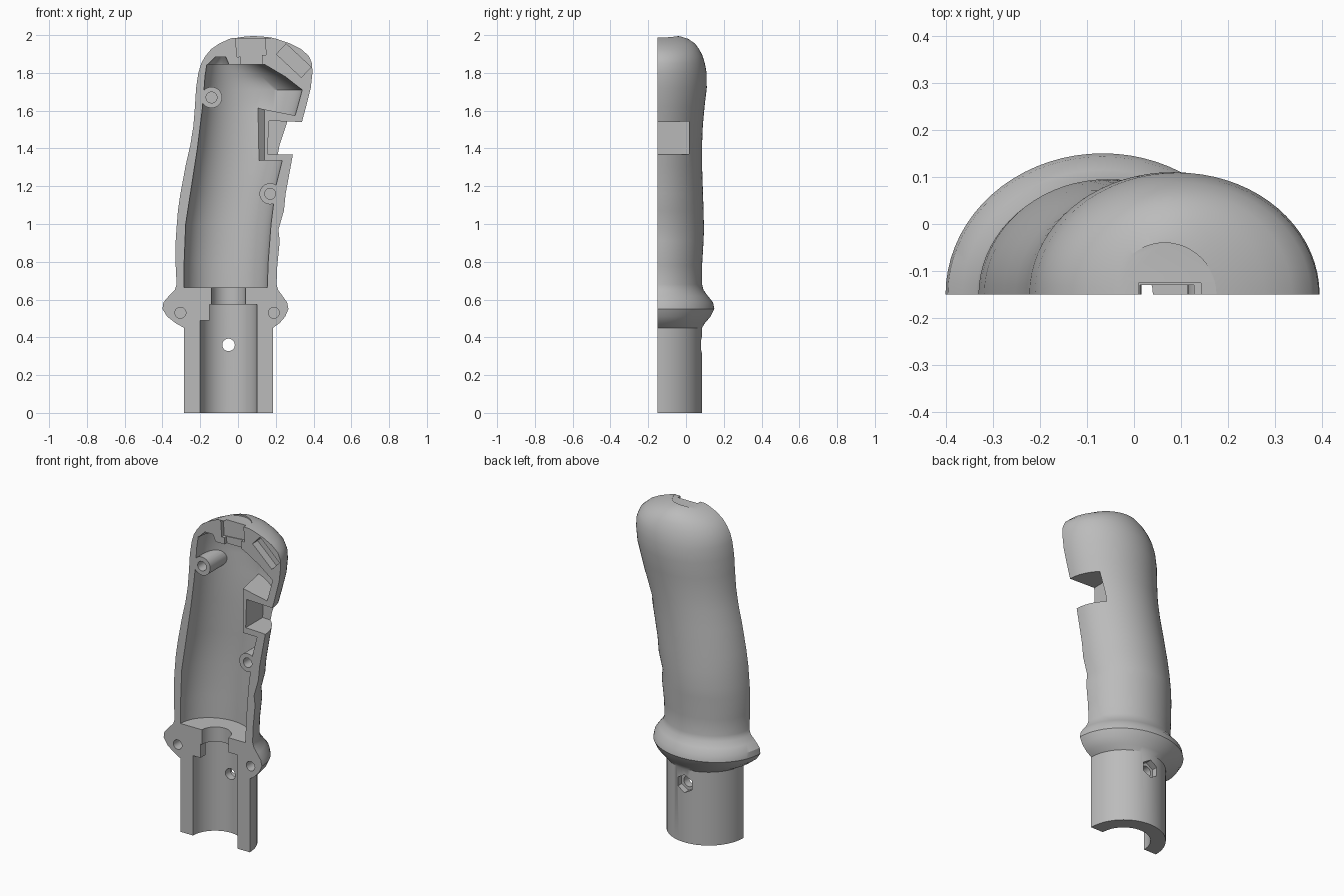
import bpy
import bmesh
from math import cos, sin, pi, radians
from mathutils import Matrix, Vector

CUT = -0.15  # y of the flat parting plane
SEG = 36

old = bpy.data.objects.get("Cube")
if old:
    bpy.data.objects.remove(old, do_unlink=True)

grey = bpy.data.materials.new("plain grey")
grey.use_nodes = True
colour = (0.5, 0.5, 0.5, 1)
grey.diffuse_color = colour
grey.node_tree.nodes["Principled BSDF"].inputs["Base Color"].default_value = colour


def make_object(name, bm):
    bmesh.ops.recalc_face_normals(bm, faces=bm.faces)
    mesh = bpy.data.meshes.new(name)
    bm.to_mesh(mesh)
    bm.free()
    mesh.materials.append(grey)
    obj = bpy.data.objects.new(name, mesh)
    bpy.context.collection.objects.link(obj)
    return obj


def loft(name, rings, half=True):
    """Stack elliptical sections given as (z, left edge, right edge, depth)."""
    bm = bmesh.new()
    loops = []
    for z, left, right, depth in rings:
        mid, rad = (left + right) / 2, (right - left) / 2
        count = SEG + 1 if half else SEG * 2
        loops.append([bm.verts.new((mid + rad * cos(pi * i / SEG),
                                    CUT + depth * sin(pi * i / SEG), z))
                      for i in range(count)])
    for low, high in zip(loops, loops[1:]):
        for i in range(len(low)):
            j = (i + 1) % len(low)
            bm.faces.new((low[i], low[j], high[j], high[i]))
    bm.faces.new(loops[0])
    bm.faces.new(loops[-1])
    return make_object(name, bm)


def rod(name, x, z, radius, y0, y1, sides=32):
    """Cylinder running front to back."""
    bm = bmesh.new()
    place = Matrix.Translation((x, (y0 + y1) / 2, z)) @ Matrix.Rotation(pi / 2, 4, 'X')
    bmesh.ops.create_cone(bm, cap_ends=True, segments=sides, radius1=radius,
                          radius2=radius, depth=abs(y1 - y0), matrix=place)
    return make_object(name, bm)


def block(name, centre, size, tilt=0):
    bm = bmesh.new()
    place = (Matrix.Translation(centre) @ Matrix.Rotation(radians(tilt), 4, 'Y')
             @ Matrix.Diagonal(Vector(size).to_4d()))
    bmesh.ops.create_cube(bm, size=1, matrix=place)
    return make_object(name, bm)


def combine(target, tool, operation='DIFFERENCE'):
    mod = target.modifiers.new("cut", 'BOOLEAN')
    mod.operation = operation
    mod.solver = 'EXACT'
    mod.object = tool
    bpy.context.view_layer.objects.active = target
    bpy.ops.object.modifier_apply(modifier=mod.name)
    bpy.data.objects.remove(tool, do_unlink=True)


# Outer body: tube, collar, contoured grip and domed head
shell = loft("grip_half_shell", [
    (0, -.285, .185, .235), (.45, -.285, .185, .235), (.475, -.33, .22, .25),
    (.51, -.375, .25, .28), (.55, -.4, .267, .3), (.585, -.395, .26, .293),
    (.62, -.365, .235, .265), (.65, -.335, .213, .243), (.68, -.325, .204, .235),
    (.78, -.33, .208, .235), (.91, -.33, .221, .243), (.97, -.326, .214, .245),
    (1.07, -.318, .243, .243), (1.16, -.305, .252, .24), (1.31, -.277, .28, .235),
    (1.42, -.252, .3, .235), (1.52, -.236, .333, .239), (1.62, -.228, .36, .248),
    (1.72, -.222, .385, .26), (1.8, -.21, .394, .259), (1.85, -.195, .392, .25),
    (1.89, -.172, .375, .238), (1.925, -.143, .335, .22), (1.955, -.1, .277, .198),
    (1.98, -.045, .205, .162), (1.993, 0, .15, .12), (2, .045, .105, .06)])

# Grip cavity, with a small pocket above its left shoulder
cavity = loft("cavity_cutter", [
    (.665, -.285, .155, .195), (.8, -.285, .16, .195), (1, -.277, .175, .2),
    (1.2, -.246, .2, .197), (1.4, -.215, .25, .192), (1.6, -.19, .31, .2),
    (1.71, -.18, .34, .21), (1.78, -.175, .25, .2), (1.845, -.165, .14, .17)], False)
combine(cavity, loft("pocket_cutter", [
    (1.8, -.168, -.04, .12), (1.85, -.155, -.05, .1), (1.885, -.12, -.065, .06)], False), 'UNION')

# Screw bosses and trigger housing stay solid inside the cavity
screws = [(-.14, 1.67), (.17, 1.16)]
for x, z in screws:
    combine(cavity, rod("boss", x, z, .056, CUT - .5, .3))

bm = bmesh.new()
outline = [(.14, CUT - .3), (.14, CUT), (.08, .2), (.6, .2), (.6, CUT - .3)]
floor = bm.faces.new([bm.verts.new((x, y, 1.335)) for x, y in outline])
top = bmesh.ops.extrude_face_region(bm, geom=[floor])["geom"]
for v in top:
    if isinstance(v, bmesh.types.BMVert):
        v.co.z = 1.635 - .2 * v.co.x
combine(cavity, make_object("trigger_housing", bm))
combine(shell, cavity)

# Stem passage and lower bore with a locating key
combine(shell, loft("stem_cutter", [(.5, -.14, .04, .09), (.7, -.14, .04, .09)], False))
bore = loft("bore_cutter", [(-.1, -.2, .1, .15), (.575, -.2, .1, .15)], False)
combine(bore, block("locating_key", (-.2, CUT, .55), (.1, .1, .12)))
combine(shell, bore)

# Trigger opening through the right edge
combine(shell, block("trigger_cutter", (.41, CUT, 1.45), (.5, .33, .175), 2))

# Top switch recess, its passage into the cavity, and the shallow dish
combine(shell, block("switch_cutter", (.068, CUT, 1.94), (.155, .05, .1), -4))
combine(shell, block("switch_passage", (.072, CUT, 1.86), (.115, .04, .12), -4))
bm = bmesh.new()
bmesh.ops.create_cone(bm, cap_ends=True, segments=48, radius1=.11, radius2=.11,
                      depth=.1, matrix=Matrix.Translation((.065, CUT, 2.036)))
combine(shell, make_object("dish_cutter", bm))

# Slanted button recess at the shoulder
combine(shell, block("button_cutter", (.295, CUT, 1.865), (.18, .1, .075), 43))

# Screw holes in the bosses and collar
for x, z in screws + [(-.305, .53), (.19, .53)]:
    combine(shell, rod("screw_hole", x, z, .029, CUT - .05, CUT + .09))

# Cross bolt hole with a hexagonal nut pocket on the back
combine(shell, rod("bolt_hole", -.05, .36, .033, -.05, .2))
combine(shell, rod("nut_pocket", -.05, .36, .055, .045, .2, 6))

# Smooth the curved skin, keep the machined edges crisp
bpy.ops.object.select_all(action='DESELECT')
shell.select_set(True)
bpy.context.view_layer.objects.active = shell
bpy.ops.object.shade_smooth_by_angle(angle=radians(32))
